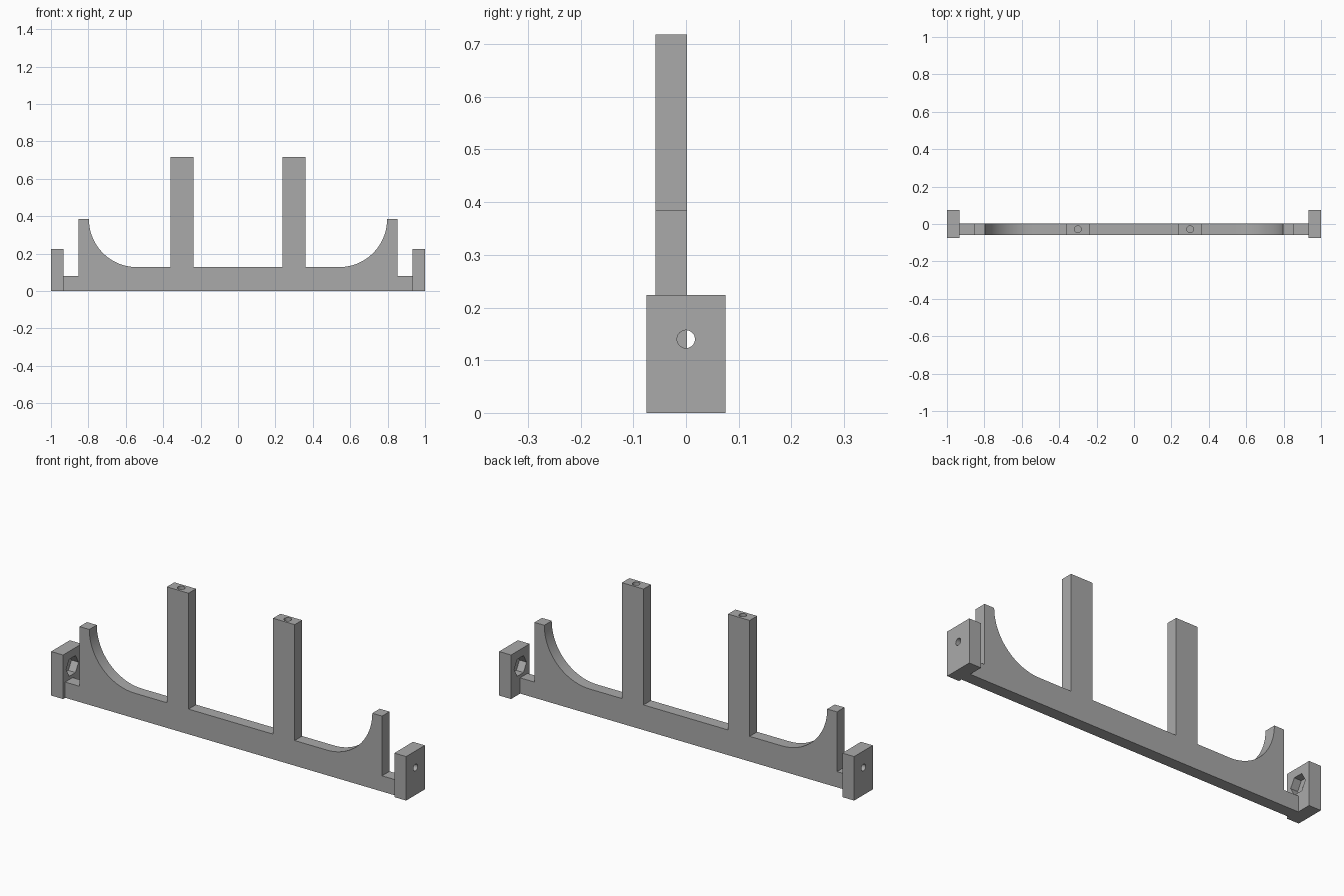
import bpy
import bmesh
from math import pi, sin, cos
from mathutils import Matrix, Vector

cube = bpy.data.objects.get("Cube")
if cube:
    bpy.data.objects.remove(cube, do_unlink=True)

grey = bpy.data.materials.new("plain grey")
grey.use_nodes = True
colour = (0.4, 0.4, 0.4, 1)
grey.diffuse_color = colour
grey.node_tree.nodes["Principled BSDF"].inputs["Base Color"].default_value = colour

Y_FRONT, Y_BACK = -0.058, 0.002
Y_MID = (Y_FRONT + Y_BACK) / 2


def make_object(name, bm):
    bmesh.ops.recalc_face_normals(bm, faces=bm.faces)
    mesh = bpy.data.meshes.new(name)
    bm.to_mesh(mesh)
    bm.free()
    mesh.materials.append(grey)
    obj = bpy.data.objects.new(name, mesh)
    bpy.context.collection.objects.link(obj)
    return obj


def box(name, lo, hi):
    lo, hi = Vector(lo), Vector(hi)
    bm = bmesh.new()
    bmesh.ops.create_cube(bm, size=1)
    bmesh.ops.scale(bm, vec=hi - lo, verts=bm.verts)
    bmesh.ops.translate(bm, vec=(lo + hi) / 2, verts=bm.verts)
    return make_object(name, bm)


def drill(target, sides, radius, depth, centre, axis):
    """Cut a straight hole whose middle is at centre."""
    bm = bmesh.new()
    bmesh.ops.create_cone(bm, cap_ends=True, segments=sides, radius1=radius,
                          radius2=radius, depth=depth)
    if axis == "X":
        bmesh.ops.rotate(bm, verts=bm.verts, matrix=Matrix.Rotation(pi / 2, 3, "Y"))
        # A six-sided pocket stands on one corner
        bmesh.ops.rotate(bm, verts=bm.verts,
                         matrix=Matrix.Rotation(pi if sides == 6 else 0, 3, "X"))
    bmesh.ops.translate(bm, vec=centre, verts=bm.verts)
    cutter = make_object("hole_cutter", bm)
    cutter.hide_render = True
    mod = target.modifiers.new("hole", "BOOLEAN")
    mod.operation = "DIFFERENCE"
    mod.solver = "EXACT"
    mod.object = cutter
    bpy.context.view_layer.objects.active = target
    bpy.ops.object.modifier_apply(modifier=mod.name)
    bpy.data.objects.remove(cutter, do_unlink=True)


# Right-hand half of the frame outline, from the middle outward
ARC_X, ARC_Z, ARC_R = 0.541, 0.384, 0.256
half = [(0.238, 0.128), (0.238, 0.718), (0.36, 0.718), (0.36, 0.128)]
STEPS = 28
for i in range(STEPS + 1):
    a = pi / 2 * i / STEPS
    half.append((ARC_X + ARC_R * sin(a), ARC_Z - ARC_R * cos(a)))
half += [(0.852, 0.384), (0.852, 0.08), (0.933, 0.08), (0.933, 0)]
outline = half + [(-x, z) for x, z in reversed(half)]

# Frame: base bar, two pillars and two curved end posts
bm = bmesh.new()
face = bm.faces.new([bm.verts.new((x, Y_FRONT, z)) for x, z in outline])
result = bmesh.ops.extrude_face_region(bm, geom=[face])
moved = [v for v in result["geom"] if isinstance(v, bmesh.types.BMVert)]
bmesh.ops.translate(bm, vec=(0, Y_BACK - Y_FRONT, 0), verts=moved)
frame = make_object("frame", bm)
parts = [frame]

for side, label in ((1, "left"), (-1, "right")):
    # Screw hole in the pillar top
    drill(frame, 32, 0.018, 0.3, (side * 0.3, Y_MID, 0.718), "Z")

    # End plate with a through hole and a nut pocket on its inner face
    xs = sorted((side * 0.933, side))
    plate = box(label + "_end_plate", (xs[0], -0.075, 0), (xs[1], 0.075, 0.224))
    drill(plate, 32, 0.017, 0.2, (side * 0.966, 0, 0.14), "X")
    drill(plate, 6, 0.05, 0.08, (side * 0.933, 0, 0.14), "X")
    parts.append(plate)

# Smooth the curves while keeping the corners crisp
for obj in parts:
    bpy.ops.object.select_all(action="DESELECT")
    obj.select_set(True)
    bpy.context.view_layer.objects.active = obj
    bpy.ops.object.shade_smooth_by_angle(angle=pi / 6)
